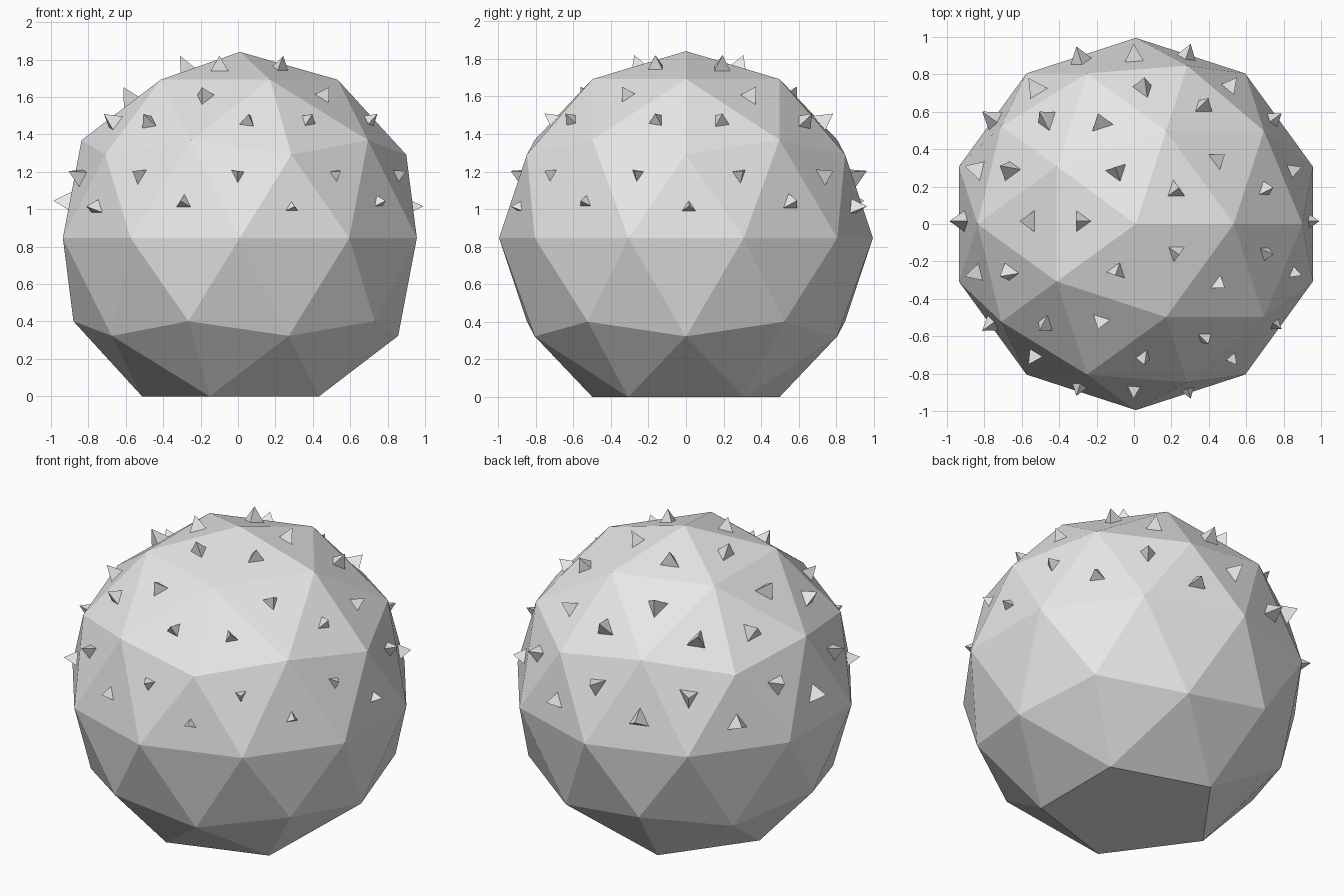
import bpy
import bmesh
from mathutils import Vector

cube = bpy.data.objects.get("Cube")
if cube:
    bpy.data.objects.remove(cube, do_unlink=True)

RADIUS = 0.995
CENTRE = Vector((0.01, 0, 0.846))
SPIKE_SHIFT = Vector((-0.015, 0.015, 0.012))
SPIKE_HEIGHT = 0.07
SPIKE_DEPTH = 0.04
SPIKE_SPREAD = 2.1

# One plain grey for everything
grey = bpy.data.materials.new("light grey")
grey.use_nodes = True
colour = (0.8, 0.8, 0.8, 1)
grey.diffuse_color = colour
grey.node_tree.nodes["Principled BSDF"].inputs["Base Color"].default_value = colour


def add_object(name, bm):
    mesh = bpy.data.meshes.new(name)
    bm.to_mesh(mesh)
    bm.free()
    mesh.materials.append(grey)
    obj = bpy.data.objects.new(name, mesh)
    obj.location = CENTRE
    bpy.context.collection.objects.link(obj)
    return obj


# Faceted ball
body = bmesh.new()
bmesh.ops.create_icosphere(body, subdivisions=2, radius=RADIUS)
body.normal_update()

# Three-sided spike on every face of the upper half, base buried in the ball
spikes = bmesh.new()
for face in body.faces:
    middle = face.calc_center_median()
    if middle.z < 0:
        continue
    normal = face.normal
    origin = middle + SPIKE_SHIFT
    size = (SPIKE_HEIGHT + SPIKE_DEPTH) * SPIKE_SPREAD
    base = [spikes.verts.new(origin - normal * SPIKE_DEPTH + (v.co - middle) * size)
            for v in face.verts]
    tip = spikes.verts.new(origin + normal * SPIKE_HEIGHT)
    spikes.faces.new(base[::-1])
    for i in range(3):
        spikes.faces.new((base[i], base[(i + 1) % 3], tip))

# Flat pentagon underneath in place of the lowest point
lowest = min(body.verts, key=lambda v: v.co.z)
bmesh.ops.delete(body, geom=[lowest], context='VERTS')
bmesh.ops.holes_fill(body, edges=[e for e in body.edges if e.is_boundary], sides=0)
bmesh.ops.recalc_face_normals(body, faces=body.faces[:])

add_object("faceted_ball", body)
add_object("surface_spikes", spikes)
